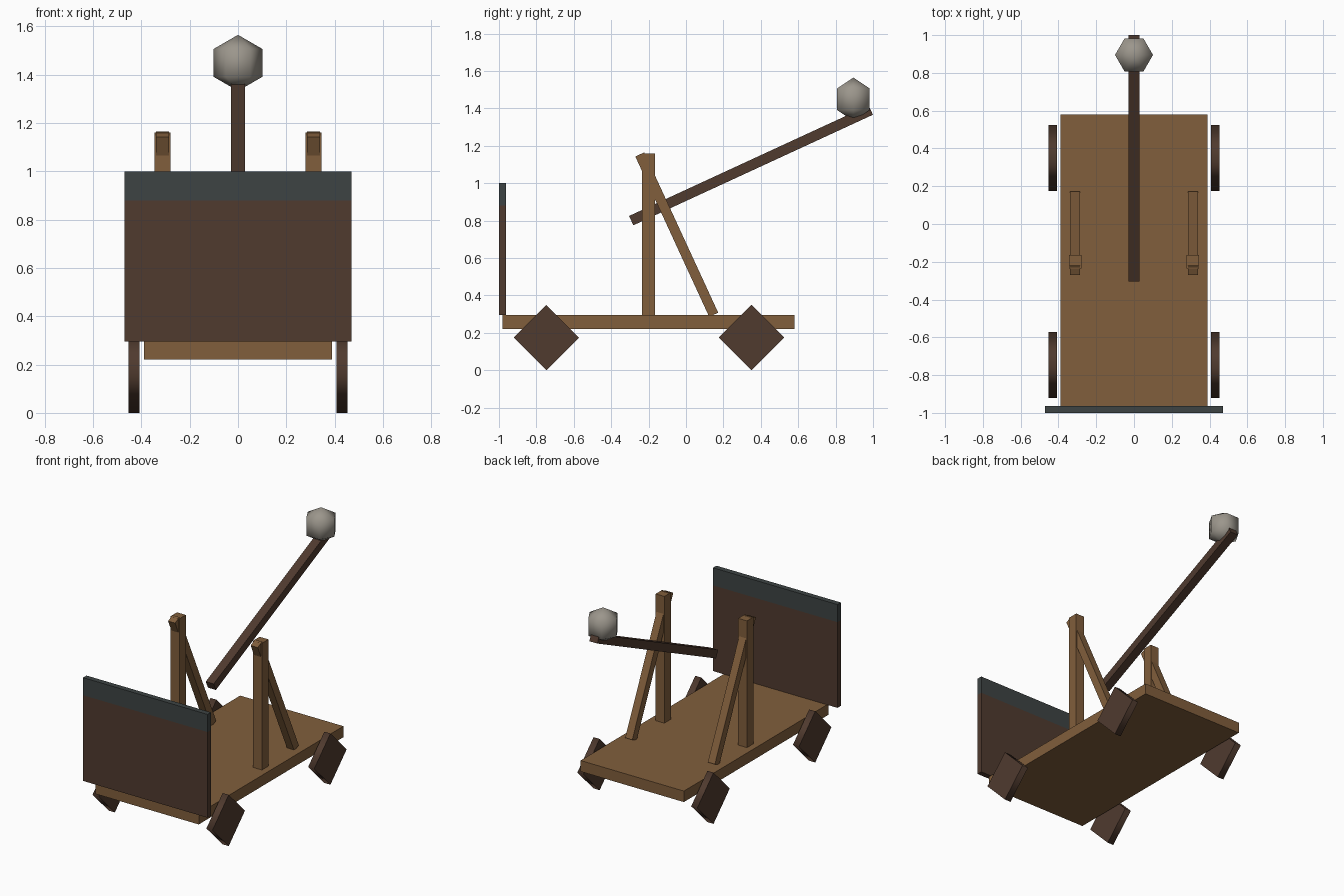
import bpy, bmesh
from math import sin, cos, pi, atan2, hypot
from mathutils import Matrix, Vector

cube = bpy.data.objects.get("Cube")
if cube:
    bpy.data.objects.remove(cube, do_unlink=True)


def material(name, rgb):
    m = bpy.data.materials.new(name)
    m.use_nodes = True
    m.diffuse_color = (*rgb, 1)
    m.node_tree.nodes["Principled BSDF"].inputs["Base Color"].default_value = (*rgb, 1)
    return m


tan_wood = material("tan wood", (0.22, 0.113, 0.045))
dark_wood = material("dark wood", (0.08, 0.043, 0.028))
slate = material("slate trim", (0.047, 0.057, 0.057))
stone = material("grey stone", (0.33, 0.305, 0.262))


def finish(name, bm, *mats):
    bmesh.ops.recalc_face_normals(bm, faces=bm.faces)
    mesh = bpy.data.meshes.new(name)
    bm.to_mesh(mesh)
    bm.free()
    for m in mats:
        mesh.materials.append(m)
    ob = bpy.data.objects.new(name, mesh)
    bpy.context.collection.objects.link(ob)
    return ob


def box_mesh(size, centre, tilt=0.0):
    bm = bmesh.new()
    bmesh.ops.create_cube(bm, size=1, matrix=Matrix.Translation(centre)
                          @ Matrix.Rotation(tilt, 4, "X") @ Matrix.Diagonal((*size, 1)))
    return bm


def beam(name, x, start, end, width, thick, mat):
    """Square-ended beam between two (y, z) points."""
    dy, dz = end[0] - start[0], end[1] - start[1]
    centre = (x, (start[0] + end[0]) / 2, (start[1] + end[1]) / 2)
    finish(name, box_mesh((width, hypot(dy, dz), thick), centre, atan2(dz, dy)), mat)


def lathe_prism(name, rings, sides, to_world, mat, sharp_caps):
    """Smooth surface through (radius, height) rings; zero radius makes a pole."""
    bm = bmesh.new()
    loops = []
    for r, h in rings:
        n = sides if r else 1
        loops.append([bm.verts.new(to_world @ Vector((r * cos(2 * pi * i / sides),
                                                      r * sin(2 * pi * i / sides), h)))
                      for i in range(n)])
    for a, b in zip(loops, loops[1:]):
        for i in range(sides):
            j = (i + 1) % sides
            quad = [a[i % len(a)], a[j % len(a)], b[j % len(b)], b[i % len(b)]]
            bm.faces.new(list(dict.fromkeys(quad))).smooth = True
    if sharp_caps:
        for loop in (loops[0], loops[-1]):
            cap = bm.faces.new(loop)
            for e in cap.edges:
                e.smooth = False
    finish(name, bm, mat)


# Wheeled platform
finish("platform", box_mesh((0.78, 1.56, 0.075), (0, -0.2, 0.2575)), tan_wood)

# Front shield with a slate band along its top
bm = box_mesh((0.94, 0.037, 0.705), (0, -0.9815, 0.6475))
bmesh.ops.bisect_plane(bm, geom=bm.verts[:] + bm.edges[:] + bm.faces[:],
                       plane_co=(0, 0, 0.88), plane_no=(0, 0, 1))
for f in bm.faces:
    f.material_index = int(f.calc_center_median().z > 0.88)
finish("front_shield", bm, dark_wood, slate)

# Posts, braces and square wheels on both sides
for side, s in (("left", 1), ("right", -1)):
    finish(side + "_post", box_mesh((0.066, 0.07, 0.865), (s * 0.312, -0.2, 0.7275)), tan_wood)
    beam(side + "_brace", s * 0.312, (-0.247, 1.154), (0.148, 0.297), 0.053, 0.053, tan_wood)
    for end, y in (("front", -0.747), ("back", 0.35)):
        place = Matrix.Translation((s * 0.43, y, 0.175)) @ Matrix.Rotation(pi / 2, 4, "Y")
        lathe_prism(f"{end}_{side}_wheel", [(0.175, -0.023), (0.175, 0.023)], 4,
                    place, dark_wood, True)

# Throwing arm and its stone
beam("throwing_arm", 0, (-0.293, 0.8), (0.988, 1.391), 0.06, 0.055, dark_wood)
R = 0.116
lathe_prism("stone_ball", [(R * sin(pi * i / 3) if i in (1, 2) else 0, -R * cos(pi * i / 3))
                           for i in range(4)], 6,
            Matrix.Translation((0, 0.895, 1.449)), stone, False)
